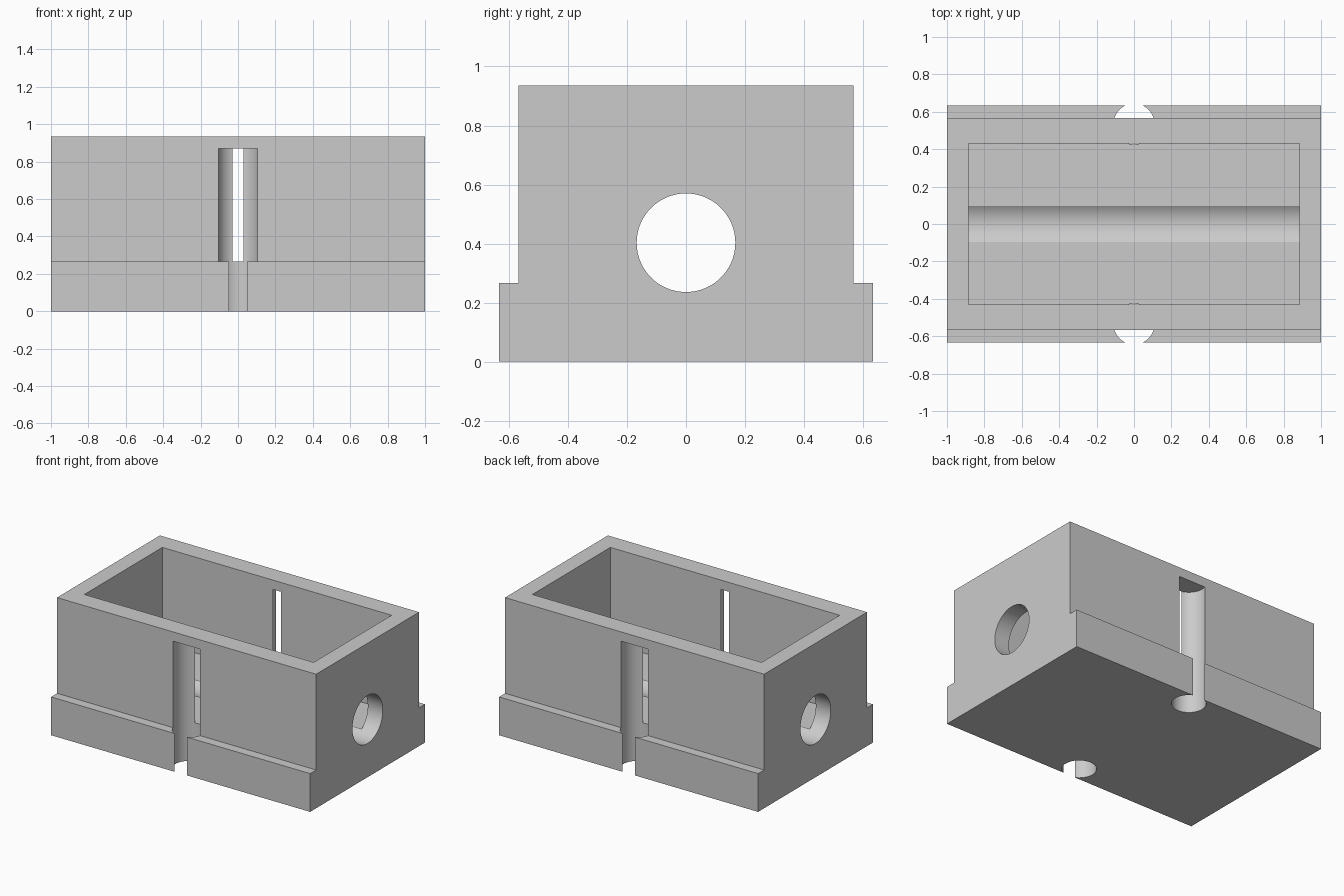
import bpy, bmesh, math
from mathutils import Matrix, Vector

if "Cube" in bpy.data.objects:
    bpy.data.objects.remove(bpy.data.objects["Cube"], do_unlink=True)

HEIGHT, STEP_Z, STEP_Y, BODY_Y = 0.935, 0.267, 0.633, 0.567

grey = bpy.data.materials.new("plain grey")
grey.use_nodes = True
COLOUR = (0.6, 0.6, 0.6, 1)
grey.diffuse_color = COLOUR
grey.node_tree.nodes["Principled BSDF"].inputs["Base Color"].default_value = COLOUR


def make_object(name, bm):
    bmesh.ops.recalc_face_normals(bm, faces=bm.faces)
    mesh = bpy.data.meshes.new(name)
    bm.to_mesh(mesh)
    bm.free()
    mesh.materials.append(grey)
    obj = bpy.data.objects.new(name, mesh)
    bpy.context.collection.objects.link(obj)
    return obj


def cylinder(name, radius, depth, centre, rotation=Matrix()):
    bm = bmesh.new()
    bmesh.ops.create_cone(bm, cap_ends=True, segments=96, radius1=radius, radius2=radius,
                          depth=depth, matrix=Matrix.Translation(centre) @ rotation)
    return make_object(name, bm)


# Stepped housing block: end profile extruded along x
half = [(STEP_Y, 0), (STEP_Y, STEP_Z), (BODY_Y, STEP_Z), (BODY_Y, HEIGHT)]
profile = half + [(-y, z) for y, z in reversed(half)]
bm = bmesh.new()
end = bm.faces.new([bm.verts.new((-1, y, z)) for y, z in profile])
extruded = bmesh.ops.extrude_face_region(bm, geom=[end])["geom"]
bmesh.ops.translate(bm, vec=(2, 0, 0),
                    verts=[v for v in extruded if isinstance(v, bmesh.types.BMVert)])
housing = make_object("housing", bm)

# Open-topped cavity
bm = bmesh.new()
size = Matrix.Diagonal((1.77, 0.86, 1, 1))
bmesh.ops.create_cube(bm, size=1, matrix=Matrix.Translation((0, 0, STEP_Z + 0.5)) @ size)
cutters = [make_object("cavity_cutter", bm)]

# Lengthwise bore, which also leaves a trough in the floor
cutters.append(cylinder("bore_cutter", 0.167, 2.4, Vector((0, 0, 0.403)),
                        Matrix.Rotation(math.pi / 2, 4, "Y")))

# Blind upright holes that break through the long walls as slits
for side, y in (("front", -0.535), ("back", 0.535)):
    cutters.append(cylinder(side + "_hole_cutter", 0.109, 0.97, Vector((0, y, 0.385))))

for cutter in cutters:
    cut = housing.modifiers.new(cutter.name, "BOOLEAN")
    cut.operation = "DIFFERENCE"
    cut.solver = "EXACT"
    cut.object = cutter

# Apply the cuts, then drop the cutters
bpy.context.view_layer.objects.active = housing
housing.select_set(True)
for modifier in list(housing.modifiers):
    bpy.ops.object.modifier_apply(modifier=modifier.name)
for cutter in cutters:
    bpy.data.objects.remove(cutter, do_unlink=True)
bpy.ops.object.shade_smooth_by_angle(angle=math.radians(30))
